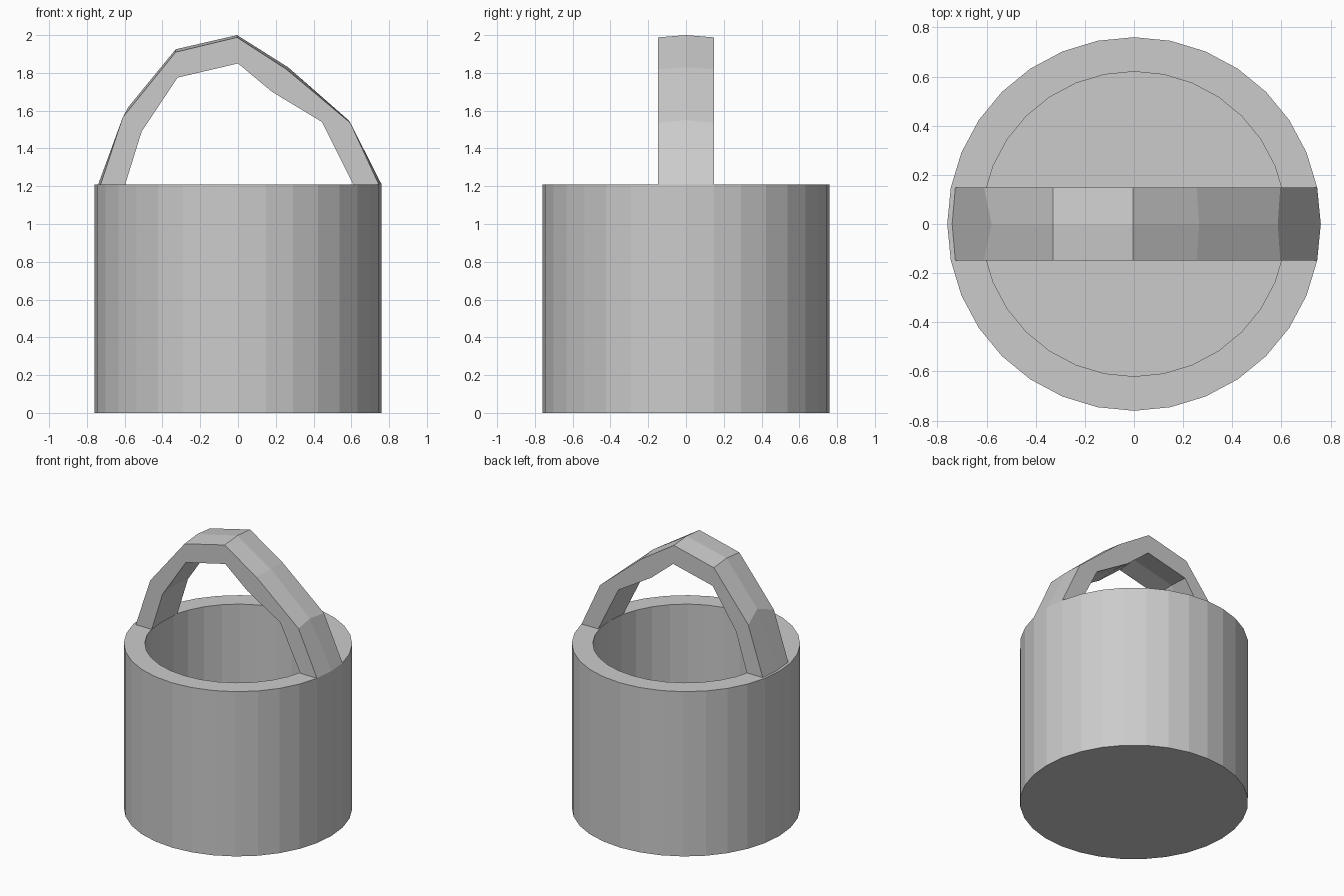
import bpy, bmesh, math

if "Cube" in bpy.data.objects:
    bpy.data.objects.remove(bpy.data.objects["Cube"])

SIDES = 32
R_OUT, R_IN, HEIGHT, FLOOR = 0.76, 0.62, 1.21, 0.14


def finish(bm, name):
    bmesh.ops.recalc_face_normals(bm, faces=bm.faces)
    mesh = bpy.data.meshes.new(name)
    bm.to_mesh(mesh)
    bm.free()
    obj = bpy.data.objects.new(name, mesh)
    bpy.context.collection.objects.link(obj)
    return obj


def bridge(bm, a, b):
    n = len(a)
    for i in range(n):
        j = (i + 1) % n
        bm.faces.new((a[i], a[j], b[j], b[i]))


# Bucket: thick-walled open cylinder with a flat floor
bm = bmesh.new()
rings = []
for r, z in [(R_OUT, 0), (R_OUT, HEIGHT), (R_IN, HEIGHT), (R_IN, FLOOR)]:
    rings.append([bm.verts.new((r * math.cos(2 * math.pi * i / SIDES),
                                r * math.sin(2 * math.pi * i / SIDES), z))
                  for i in range(SIDES)])
for a, b in zip(rings, rings[1:]):
    bridge(bm, a, b)
bm.faces.new(rings[0])
bm.faces.new(rings[-1])
finish(bm, "bucket")

# Handle: uneven faceted arch, each station lists
# outer edge, outer middle ridge, inner edge, inner middle (x, z)
stations = [
    ((0.745, 1.21), (0.76, 1.21), (0.61, 1.21), (0.62, 1.21)),
    ((0.595, 1.535), (0.585, 1.55), (0.445, 1.54), (0.45, 1.55)),
    ((0.255, 1.82), (0.265, 1.83), (0.18, 1.70), (0.185, 1.71)),
    ((-0.005, 1.988), (-0.005, 2.00), (0.0, 1.85), (0.0, 1.862)),
    ((-0.33, 1.91), (-0.33, 1.925), (-0.32, 1.775), (-0.325, 1.787)),
    ((-0.61, 1.565), (-0.58, 1.62), (-0.51, 1.49), (-0.515, 1.50)),
    ((-0.727, 1.21), (-0.74, 1.21), (-0.597, 1.21), (-0.607, 1.21)),
]
HALF = 0.148
bm = bmesh.new()
loops = []
for oe, om, ie, im in stations:
    section = [(oe, -HALF), (om, 0), (oe, HALF), (ie, HALF), (im, 0), (ie, -HALF)]
    loops.append([bm.verts.new((p[0], y, p[1])) for p, y in section])
for a, b in zip(loops, loops[1:]):
    bridge(bm, a, b)
finish(bm, "handle")
